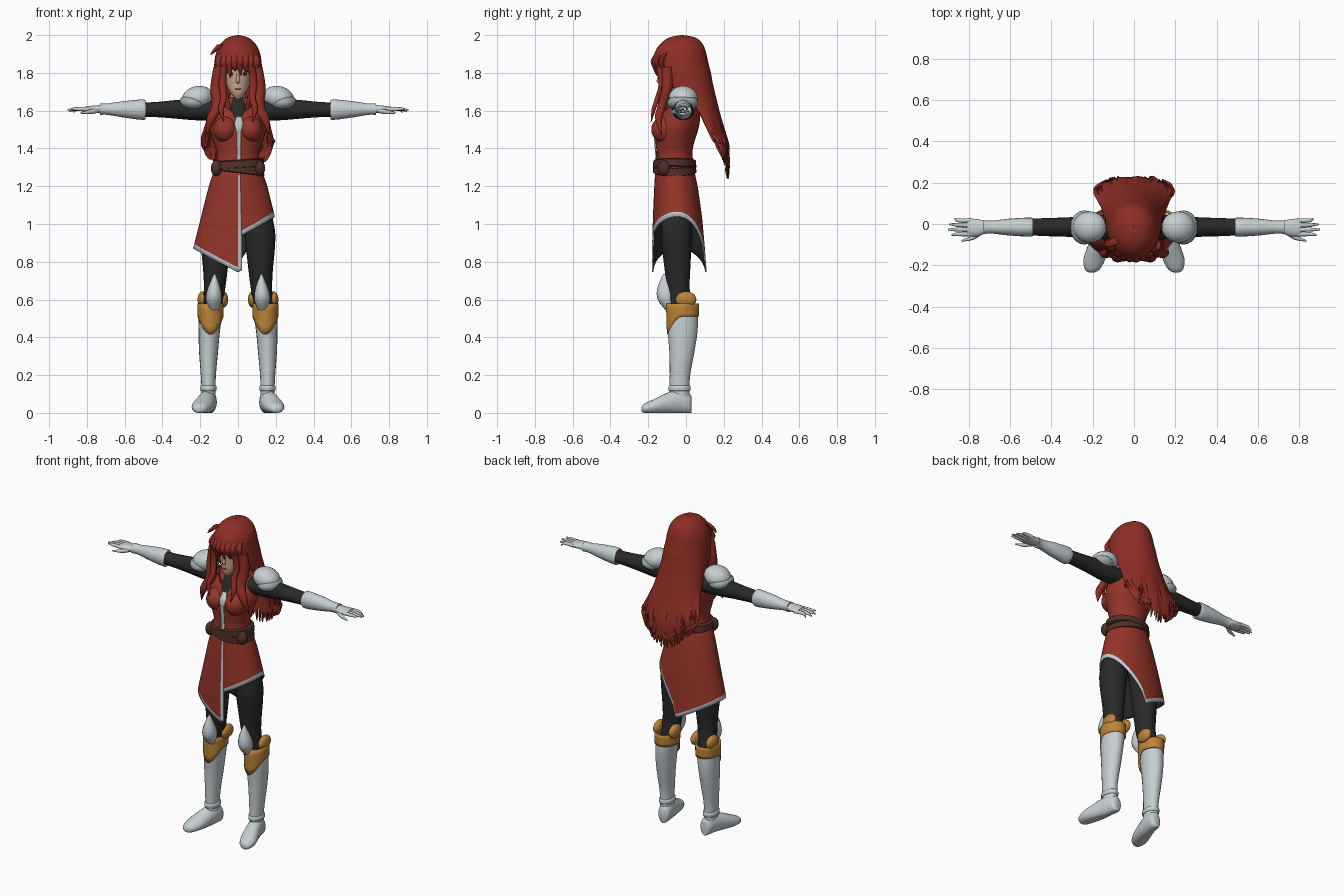
import bpy, bmesh
from math import sin, cos, pi, radians
from mathutils import Matrix

if "Cube" in bpy.data.objects:
    bpy.data.objects.remove(bpy.data.objects["Cube"])


def material(name, red, green, blue):
    mat = bpy.data.materials.new(name)
    mat.use_nodes = True
    mat.diffuse_color = (red, green, blue, 1)
    mat.node_tree.nodes["Principled BSDF"].inputs["Base Color"].default_value = (red, green, blue, 1)
    return mat


CLOTH = material("red cloth", .3, .035, .022)
HAIR = material("red hair", .27, .027, .018)
WHITE = material("pale armour", .56, .62, .64)
STEEL = material("grey steel", .36, .4, .41)
GOLD = material("gold", .5, .23, .04)
BLACK = material("black fabric", .022, .022, .023)
LEATHER = material("brown leather", .08, .028, .02)
SKIN = material("skin", .62, .37, .27)
SIDES = ((1, "left"), (-1, "right"))
parts = []


def finish(name, bm, *mats):
    mesh = bpy.data.meshes.new(name)
    bm.to_mesh(mesh)
    bm.free()
    obj = bpy.data.objects.new(name, mesh)
    bpy.context.collection.objects.link(obj)
    for mat in mats:
        mesh.materials.append(mat)
    parts.append(obj)
    return obj


def dense(rows, steps=3):
    """Smooth a table of rows with a Catmull-Rom spline."""
    out = []
    for i in range(len(rows) - 1):
        a, b, c, d = rows[max(i - 1, 0)], rows[i], rows[i + 1], rows[min(i + 2, len(rows) - 1)]
        for k in range(steps):
            t = k / steps
            out.append(tuple(q + t / 2 * (r - p + t * (2 * p - 5 * q + 4 * r - s + t * (3 * (q - r) + s - p)))
                             for p, q, r, s in zip(a, b, c, d)))
    return out + [rows[-1]]


def at(rows, key):
    """Row of a descending table, interpolated at a height."""
    for a, b in zip(rows, rows[1:]):
        if key >= b[0]:
            t = min(1, (a[0] - key) / (a[0] - b[0]))
            return [p + t * (q - p) for p, q in zip(a, b)]
    return rows[-1]


def loft(name, rings, mat, side=1, axis="Z", sides=20, tilt=0, smooth=True):
    """Skin elliptical rings: position on axis, two centres, two radii."""
    bm = bmesh.new()
    loops = []
    for pos, ca, cb, ra, rb in (dense(rings) if smooth else rings):
        loop = []
        for k in range(sides):
            u = ca + ra * cos(2 * pi * k / sides)
            v = cb + rb * sin(2 * pi * k / sides)
            x, y, z = {"X": (pos, u, v), "Y": (u, pos, v), "Z": (u, v, pos)}[axis]
            loop.append(bm.verts.new((x * side, y, max(0, z + tilt * x))))
        loops.append(loop)
    for a, b in zip(loops, loops[1:]):
        for k in range(sides):
            bm.faces.new((a[k - 1], a[k], b[k], b[k - 1]))
    bm.faces.new(loops[0])
    bm.faces.new(loops[-1])
    bmesh.ops.recalc_face_normals(bm, faces=bm.faces)
    return finish(name, bm, mat)


def shell(name, cols, rows, point, mats, thick, rule=None, inside=0):
    """Thin sheet from a point function, thickened inwards."""
    bm = bmesh.new()
    grid = [[bm.verts.new(point(i, j)) for j in range(rows + 1)] for i in range(cols + 1)]
    for i in range(cols):
        for j in range(rows):
            face = bm.faces.new((grid[i][j], grid[i][j + 1], grid[i + 1][j + 1], grid[i + 1][j]))
            face.material_index = rule(i, j) if rule else 0
    bmesh.ops.remove_doubles(bm, verts=bm.verts, dist=.0005)
    obj = finish(name, bm, *mats)
    mod = obj.modifiers.new("thickness", "SOLIDIFY")
    mod.thickness, mod.offset, mod.material_offset = thick, -1, inside
    return obj


def ball(name, loc, radii, mat, turn=0):
    bm = bmesh.new()
    bmesh.ops.create_uvsphere(bm, u_segments=20, v_segments=12, radius=1, matrix=Matrix.Translation(loc)
                              @ Matrix.Rotation(turn, 4, "Y") @ Matrix.Diagonal((*radii, 1)))
    return finish(name, bm, mat)


# Torso
torso = [(1.67, 0, -.01, .075, .06), (1.63, 0, -.015, .14, .08), (1.57, 0, -.03, .155, .105),
         (1.5, 0, -.05, .15, .115), (1.42, 0, -.06, .125, .1), (1.36, 0, -.06, .112, .095), (1.26, 0, -.06, .13, .105)]
loft("torso", torso, CLOTH, sides=28)
loft("undershirt_neck", [(1.56, 0, -.07, .055, .075), (1.62, 0, -.05, .055, .07), (1.67, 0, -.025, .046, .05)], BLACK)
loft("neck", [(1.64, 0, -.02, .042, .042), (1.75, 0, -.02, .04, .04)], SKIN)
for s, tag in SIDES:
    ball(tag + "_bust", (s * .066, -.112, 1.5), (.066, .072, .07), CLOTH)


# Open standing collar
def collar_point(i, j):
    a = radians(32) + i / 24 * radians(296)
    t = j / 3
    r = .105 - .03 * t
    return r * sin(a), -.035 - (r + .012) * cos(a), 1.69 - .1 * t - .03 * (1 - cos(a)) * (1 - t)


shell("collar", 24, 3, collar_point, [CLOTH], .008)


# Front trim, widening into a spear at the chest
def trim_point(i, j):
    z = 1.57 - .27 * j / 27
    wide = .01 + max(0, .014 - abs(z - 1.53) * .3)
    row = at(torso, z)
    return .005 + (i - .5) * 2 * wide, row[2] - row[4] - .007, z


shell("front_trim", 1, 27, trim_point, [WHITE], .007)

# Slanted coat skirt with pale hem
flare = [(1.3, .122, -.162, .04), (1.2, .155, -.168, .062), (1.04, .195, -.175, .085),
         (.87, .238, -.18, .1), (.74, .25, -.18, .11)]
COLS, ROWS = 72, 10


def skirt_point(i, j):
    a = .09 + 2 * pi * i / COLS
    side = sin(a)
    if i > 0 and (side < 0 or i > COLS - 4):
        hem = .745 + .125 * abs(side)
    elif cos(a) > 0:
        hem = .93 + .11 * side
    else:
        hem = .76 + .28 * abs(side) ** .65
    t = j / (ROWS - 1)
    z = hem if j == ROWS else 1.31 + (hem + .025 - 1.31) * t
    _, w, front, back = at(flare, z)
    return w * side, (front + back) / 2 - (back - front) / 2 * cos(a), z


shell("coat_skirt", COLS, ROWS, skirt_point, [CLOTH, WHITE, BLACK, BLACK], .008,
      lambda i, j: int(j == ROWS - 1 or i == COLS - 1), 2)

# Belts and pouches
for name, low, tilt in (("upper_belt", 1.295, .07), ("lower_belt", 1.27, -.12)):
    loft(name, [(low, 0, -.06, .134, .11), (low + .004, 0, -.06, .14, .115),
                (low + .04, 0, -.06, .135, .113), (low + .045, 0, -.06, .122, .105)],
         LEATHER, sides=32, tilt=tilt, smooth=False)
for s, tag in SIDES:
    ball(tag + "_pouch", (s * .112, -.115, 1.295), (.032, .035, .042), LEATHER)

# Head
loft("head", [(1.662, 0, -.105, .012, .014), (1.69, 0, -.09, .038, .044), (1.73, 0, -.066, .06, .072),
              (1.79, 0, -.05, .073, .09), (1.85, 0, -.05, .078, .09), (1.93, 0, -.04, .05, .06)], SKIN)
loft("nose", [(1.8, 0, -.138, .006, .006), (1.755, 0, -.143, .011, .013), (1.745, 0, -.135, .006, .004)], SKIN, sides=8)
ball("mouth", (0, -.135, 1.715), (.016, .004, .003), LEATHER)
for s, tag in SIDES:
    ball(tag + "_eye", (s * .032, -.129, 1.795), (.015, .005, .009), BLACK)

# Long hair: cap, face opening, back curtain with ragged tips
rows = dense([(2, -.02, .004, .004, 0), (1.987, -.02, .055, .07, 0), (1.95, -.025, .096, .115, 0),
              (1.9, -.03, .118, .138, 0), (1.845, -.025, .126, .145, 0), (1.8, -.015, .132, .147, 28),
              (1.75, -.005, .138, .146, 42), (1.68, .03, .142, .127, 72), (1.6, .06, .155, .117, 92),
              (1.5, .09, .18, .113, 102), (1.4, .12, .2, .106, 106), (1.32, .15, .19, .08, 108),
              (1.24, .185, .15, .042, 108)])


def hair_point(i, j):
    z, cy, rx, ry, gap = rows[j]
    gap = radians(max(0, gap))
    a = gap + (2 * pi - 2 * gap) * i / 60
    low = max(0, (1.6 - z) / .36)
    r = 1 + .025 * min(1, low * 2) * sin(13 * a)
    ragged = low ** 2 * (.12 * sin(a) ** 2 + .06 * (i % 4 == 0) + .025 * (i % 3))
    return rx * r * sin(a), cy - ry * r * cos(a), z + ragged


shell("long_hair", 60, len(rows) - 1, hair_point, [HAIR], .012)

# Bangs and locks framing the face
for k, x in enumerate((-.1, -.072, -.045, -.018, .01, .038, .065, .095)):
    y = -.172 + 5 * x * x
    tip = 1.79 + .025 * (k % 2) - .35 * abs(x)
    loft(f"bang_{k}", [(1.93, x * .8, y + .04, .01, .01), (1.87, x, y, .02, .014),
                       (1.83, x, y + .004, .015, .01), (tip, x * 1.05 + .006, y + .016, .002, .002)], HAIR, sides=8)
loft("right_tuft", [(1.95, -.09, -.08, .02, .02), (1.92, -.12, -.1, .015, .015), (1.895, -.145, -.1, .002, .002)], HAIR, sides=8)
for s, tag in SIDES:
    loft(tag + "_outer_lock", [(1.83, .1, -.1, .03, .03), (1.72, .115, -.1, .032, .03), (1.63, .105, -.125, .034, .025),
                               (1.56, .14, -.145, .026, .02), (1.47, .168, -.13, .002, .002)], HAIR, s, sides=10)
    loft(tag + "_inner_lock", [(1.83, .075, -.14, .018, .018), (1.74, .082, -.13, .02, .016), (1.67, .075, -.15, .018, .014),
                               (1.61, .09, -.17, .016, .012), (1.54, .075, -.185, .002, .002)], HAIR, s, sides=10)


# Gold knee cuff, dipping to a point in front
def make_cuff(tag, s):
    def point(i, j):
        a = 2 * pi * i / 32
        bottom = .51 - .095 * max(0, cos(a)) ** 2
        z = .58 + (bottom - .58) * j / 4
        return s * .145 + .069 * sin(a), -.018 - (.088 - .03 * (.58 - z)) * cos(a), z
    shell(tag + "_knee_cuff", 32, 4, point, [GOLD], .012)


for s, tag in SIDES:
    # Arms, gauntlets and hands
    loft(tag + "_sleeve", [(.11, -.015, 1.6, .06, .05), (.22, -.015, 1.605, .056, .056), (.32, -.015, 1.607, .047, .05),
                           (.42, -.015, 1.606, .044, .041), (.54, -.015, 1.605, .038, .036)], BLACK, s, "X")
    loft(tag + "_gauntlet", [(.495, -.015, 1.605, .036, .036), (.497, -.015, 1.605, .046, .054), (.6, -.015, 1.607, .041, .044),
                             (.69, -.015, 1.608, .031, .03), (.73, -.015, 1.608, .034, .031)], WHITE, s, "X")
    loft(tag + "_palm", [(.71, -.015, 1.608, .026, .023), (.76, -.018, 1.608, .042, .02),
                         (.81, -.016, 1.607, .042, .015)], WHITE, s, "X", 14)
    for k, reach in enumerate((.885, .902, .895, .87)):
        y = -.049 + k * .022
        loft(f"{tag}_finger_{k}", [(.79, y, 1.607, .011, .012), (.85, y, 1.609, .01, .01),
                                   (reach, y + .004 * (k - 1), 1.61 - .006 * k, .004, .004)], WHITE, s, "X", 8)
    loft(tag + "_thumb", [(.74, -.04, 1.602, .014, .013), (.78, -.065, 1.594, .012, .012),
                          (.835, -.082, 1.588, .004, .004)], WHITE, s, "X", 8)

    # Layered shoulder armour
    ball(tag + "_shoulder_guard", (s * .215, -.015, 1.668), (.083, .076, .062), WHITE, s * .25)
    ball(tag + "_shoulder_lip", (s * .24, -.017, 1.642), (.07, .083, .043), STEEL, s * -.1)

    # Legs
    loft(tag + "_leg", [(1.22, .06, -.05, .075, .085), (1, .108, -.05, .082, .083), (.9, .118, -.05, .079, .08),
                        (.75, .12, -.045, .064, .067), (.65, .125, -.04, .056, .06), (.52, .14, -.02, .05, .06)], BLACK, s)
    loft(tag + "_boot", [(.05, .155, -.03, .036, .05), (.12, .156, -.034, .037, .053), (.2, .157, -.032, .04, .054),
                         (.32, .156, -.022, .05, .066), (.42, .153, -.018, .056, .078), (.5, .148, -.018, .061, .081),
                         (.545, .145, -.018, .061, .078)], WHITE, s)
    loft(tag + "_ankle_band", [(.115, .156, -.034, .038, .054), (.12, .156, -.034, .043, .059),
                               (.14, .156, -.034, .043, .058), (.145, .156, -.034, .038, .053)], WHITE, s, smooth=False)
    loft(tag + "_foot", [(.028, .15, .045, .02, .045), (.015, .15, .05, .036, .054), (-.03, .156, .06, .043, .064),
                         (-.1, .172, .05, .05, .056), (-.17, .192, .034, .053, .038), (-.22, .202, .024, .036, .025),
                         (-.235, .205, .02, .012, .012)], WHITE, s, "Y")

    # Knee armour
    make_cuff(tag, s)
    for offset, place in ((.058, "outer"), (-.052, "inner")):
        ball(f"{tag}_{place}_knee_disc", (s * (.13 + offset), 0, .6), (.026, .055, .043), GOLD)
    loft(tag + "_knee_cap", [(.545, .128, -.085, .022, .025), (.6, .128, -.105, .041, .045),
                             (.66, .126, -.108, .034, .044), (.735, .124, -.115, .004, .006)], WHITE, s, sides=12)

# Smooth shading with crisp creases
bpy.ops.object.select_all(action="DESELECT")
for obj in parts:
    obj.select_set(True)
bpy.context.view_layer.objects.active = parts[0]
bpy.ops.object.shade_smooth_by_angle(angle=radians(50))
